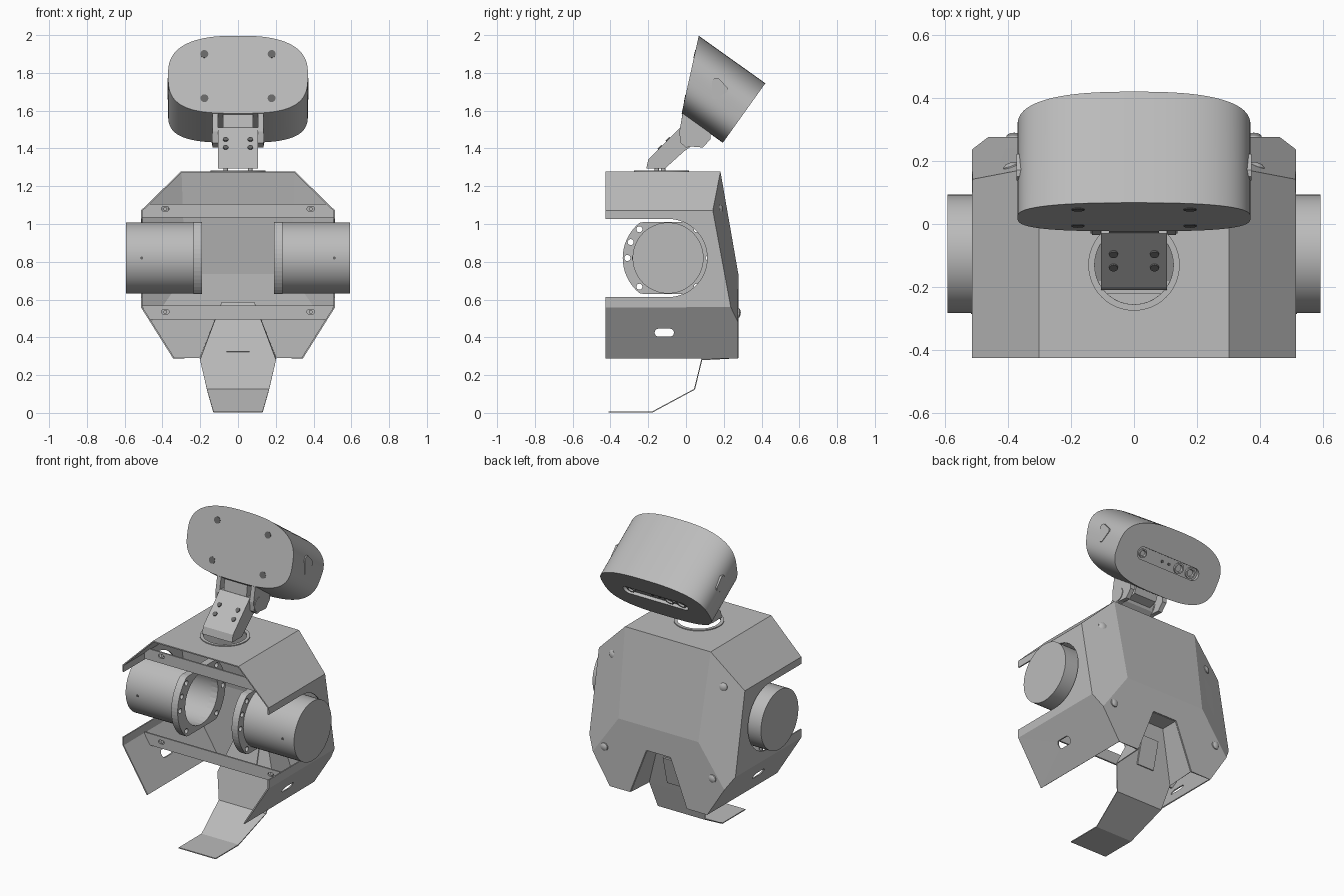
import bpy, bmesh, math
from mathutils import Vector

if "Cube" in bpy.data.objects:
    bpy.data.objects.remove(bpy.data.objects["Cube"])


def material(name, value):
    m = bpy.data.materials.new(name)
    m.use_nodes = True
    m.diffuse_color = (value, value, value, 1)
    m.node_tree.nodes["Principled BSDF"].inputs["Base Color"].default_value = m.diffuse_color
    return m


GREY = material("sheet metal grey", 0.5)
DARK = material("dark screw grey", 0.14)
X, Y, Z = Vector((1, 0, 0)), Vector((0, 1, 0)), Vector((0, 0, 1))


def finish(name, bm, mat=GREY, smooth=False):
    bmesh.ops.remove_doubles(bm, verts=bm.verts, dist=0.0002)
    bmesh.ops.recalc_face_normals(bm, faces=bm.faces)
    mesh = bpy.data.meshes.new(name)
    bm.to_mesh(mesh)
    bm.free()
    ob = bpy.data.objects.new(name, mesh)
    bpy.context.scene.collection.objects.link(ob)
    mesh.materials.append(mat)
    if smooth:
        bpy.ops.object.select_all(action='DESELECT')
        ob.select_set(True)
        bpy.context.view_layer.objects.active = ob
        bpy.ops.object.shade_smooth_by_angle(angle=math.radians(35))
    return ob


def prism(name, loops, o, u, v, depth, mat=GREY, smooth=False):
    """Extrude flat outlines along u x v; depth may depend on the v coordinate."""
    bm = bmesh.new()
    o, n = Vector(o), u.cross(v)
    for pts in loops:
        a = [bm.verts.new(o + u * p + v * q) for p, q in pts]
        b = [bm.verts.new(o + u * p + v * q + n * (depth(q) if callable(depth) else depth))
             for p, q in pts]
        bm.faces.new(a)
        bm.faces.new(b)
        for i in range(len(a)):
            j = (i + 1) % len(a)
            bm.faces.new((a[i], a[j], b[j], b[i]))
    return finish(name, bm, mat, smooth)


def sheet(name, faces, thick=0.008):
    """Thin folded plate from corner lists."""
    bm = bmesh.new()
    for f in faces:
        bm.faces.new([bm.verts.new(p) for p in f])
    ob = finish(name, bm)
    mod = ob.modifiers.new("thickness", 'SOLIDIFY')
    mod.thickness, mod.offset = thick, 0
    return ob


def cut(ob, cutter):
    cutter.hide_render = True
    cutter.hide_viewport = True
    mod = ob.modifiers.new("cut", 'BOOLEAN')
    mod.object, mod.operation, mod.solver = cutter, 'DIFFERENCE', 'EXACT'


def circle(r, cx=0, cy=0, n=32):
    return [(cx + r * math.cos(math.tau * i / n), cy + r * math.sin(math.tau * i / n))
            for i in range(n)]


def stadium(half, r, cx=0, cy=0):
    return [(cx + math.copysign(half, math.cos(t)) + r * math.cos(t), cy + r * math.sin(t))
            for t in [math.tau * (i + 0.5) / 24 for i in range(24)]]


def lathe(name, profile, o, axis, n=48):
    """Revolve (radius, along) pairs about an axis."""
    u = axis.orthogonal().normalized()
    v = axis.cross(u)
    bm = bmesh.new()
    rings = [[bm.verts.new(Vector(o) + axis * h + u * p + v * q) for p, q in circle(r, n=n)]
             for r, h in profile]
    for a, b in zip(rings, rings[1:]):
        for i in range(n):
            j = (i + 1) % n
            bm.faces.new((a[i], a[j], b[j], b[i]))
    bmesh.ops.dissolve_degenerate(bm, edges=bm.edges, dist=0.0001)
    return finish(name, bm, smooth=True)


# Folded body shell, open at the front and below
FRONT, ARM_Y, ARM_Z = -0.425, -0.095, 0.82
arc = [(ARM_Y + 0.207 * math.sin(t), ARM_Z - 0.207 * math.cos(t))
       for t in [math.pi * i / 24 for i in range(25)]]
shell = [[(-.3, FRONT, 1.275), (.3, FRONT, 1.275), (.3, .18, 1.275), (-.3, .18, 1.275)],
         [(-.3, .18, 1.275), (.3, .18, 1.275), (.28, .273, .735), (-.28, .273, .735)]]
lower = [(.28, .735), (.46, .48), (.34, .29), (.2, .29), (.085, .585)]
shell.append([(x, .273, z) for x, z in lower] + [(-x, .273, z) for x, z in reversed(lower)])
for s in (-1, 1):
    shell.append([(s * .3, FRONT, 1.275), (s * .3, .18, 1.275),
                  (s * .51, .14, 1.07), (s * .51, FRONT, 1.07)])
    shell.append([(s * .3, .18, 1.275), (s * .51, .14, 1.07), (s * .51, .235, .56),
                  (s * .46, .273, .48), (s * .28, .273, .735)])
    shell.append([(s * .51, FRONT, .56), (s * .51, .235, .56), (s * .46, .273, .48),
                  (s * .34, .273, .29), (s * .34, FRONT, .29)])
    side = [(FRONT, 1.07), (.14, 1.07), (.235, .56), (FRONT, .56), (FRONT, ARM_Z - .207)]
    side += arc + [(FRONT, ARM_Z + .207)]
    shell.append([(s * .51, y, z) for y, z in side])
body = sheet("body_shell", shell)
cut(body, prism("neck_hole_cutter", [circle(.125, 0, -.13)], (0, 0, 1.2), X, Y, .2))
cut(body, prism("side_slot_cutter", [stadium(.03, .021, -.115, .425)], (-.7, 0, 0), Y, Z, 1.4))

# Bent tongue and the walls of the rear notch
tongue = [(.085, .157, .585), (.2, .083, .28), (.165, .045, .125), (.13, -.18, .004),
          (.13, -.41, .004)]
plates = []
for a, b in zip(tongue, tongue[1:]):
    plates.append([a, b, (-b[0], *b[1:]), (-a[0], *a[1:])])
for s in (-1, 1):
    plates.append([(s * .085, .157, .585), (s * .2, .083, .28),
                   (s * .2, .271, .29), (s * .085, .271, .585)])
plates.append([(-.085, .157, .585), (.085, .157, .585), (.085, .271, .585), (-.085, .271, .585)])
sheet("tongue_and_notch", plates, 0.006)
slope = Vector((0, .236, .972))
prism("tongue_cover", [[(-.06, 0), (.06, 0), (.06, .18), (-.06, .18)]],
      (0, .105, .32), X, slope, .02)

# Cross rails inside the opening
for name, rail in (("upper_rail", [(.505, 1.035), (.505, 1.07), (.47, 1.105)]),
                   ("lower_rail", [(.465, .495), (.505, .56), (.505, .568)])):
    pts = rail + [(-x, z) for x, z in reversed(rail)]
    ob = prism(name, [pts], (0, -.21, 0), X, Z, .01)
    zc = 1.08 if name == "upper_rail" else .535
    cut(ob, prism(name + "_slot_cutter", [stadium(.008, .012, x, zc) for x in (-.385, .385)],
                  (0, -.19, 0), X, Z, .06))
    for x in (-.385, .385):
        prism(name + "_screw", [circle(.01, x, zc, 12)], (0, -.2, 0), X, Z, .012)

# Arm drums with clipped bolt flanges
flange = [(y, max(-.19, min(.19, z))) for y, z in circle(.24, n=64)]
bolts = [circle(.016, .215 * math.cos(t), .215 * math.sin(t), 16)
         for t in [math.radians(k) for k in (0, 45, 135, 157, 180, 225, 315)]]
flange_cutter = prism("flange_cutter", [circle(.165)] + bolts, (-.4, ARM_Y, ARM_Z), Y, Z, .8)
for s, label in ((-1, "right"), (1, "left")):
    lathe(label + "_arm_drum", [(.165, .19), (.188, .19), (.188, .592), (0, .592), (0, .575),
                                (.165, .575), (.165, .19)], (0, ARM_Y, ARM_Z), X * s)
    ob = prism(label + "_arm_flange", [flange], (s * .2125 - .0225, ARM_Y, ARM_Z), Y, Z, .045)
    cut(ob, flange_cutter)
    prism(label + "_drum_screw", [circle(.008, s * .51, ARM_Z, 12)], (0, -.275, 0), X, Z, .01, DARK)
    # Round bolt heads on the back
    for x, y, z, d in ((.39, .18, 1.08, (.35, 1, .16)), (.38, .275, .53, (0, 1, 0))):
        axis = Vector((d[0] * s, d[1], d[2])).normalized()
        lathe(label + "_back_bolt", [(.026, -.005), (.024, .007), (.014, .013), (0, .015)],
              (s * x, y, z), axis, 20)

# Neck ring and bracket
lathe("neck_ring", [(.125, 0), (.145, 0), (.145, .012), (.125, .012), (.125, 0)],
      (0, -.13, 1.272), Z)
prism("neck_posts", [circle(.012, x, y, 12) for x in (-.065, .065) for y in (-.155, -.12)],
      (0, 0, 1.275), X, Y, .03)
prism("neck_bracket", [[(-.21, 1.295), (-.11, 1.295), (-.01, 1.385), (.04, 1.42), (.06, 1.46),
                        (.03, 1.5), (-.03, 1.51), (-.2, 1.34)]], (-.105, 0, 0), Y, Z, .21)
tilt = Vector((0, .707, .707))
prism("bracket_screws", [circle(.014, x, q, 16) for x in (-.065, .065) for q in (.09, .15)],
      (0, -.2, 1.34), X, tilt, .006, DARK)

# Head hinge
prism("hinge_block", [[(-.02, 1.58), (-.03, 1.5), (.03, 1.43), (.1, 1.45), (.12, 1.5)]],
      (-.08, 0, 0), Y, Z, .16)
for x in (-.12, .12):
    prism("hinge_ear", [[(-.015, 1.6), (-.035, 1.49), (-.03, 1.43), (.0, 1.405), (.03, 1.41),
                         (.09, 1.405), (.13, 1.45), (.13, 1.5)]], (x - .014, 0, 0), Y, Z, .028)
    prism("hinge_pin", [circle(.045, .015, 1.46)], (x - .018, 0, 0), Y, Z, .036)

# Head: rounded drum with an oblique front face
v = Vector((0, .581, .814))
n = X.cross(v)
back = Vector((0, .195, 1.43))
outline = []
for i in range(96):
    t = math.tau * i / 96
    c, q = math.cos(t), math.sin(t)
    e = 2 / 2.6 if q > 0 else 2 / 3.1
    outline.append((math.copysign(.37 * abs(c) ** e, c),
                    .1935 + math.copysign(.1935 * abs(q) ** e, q)))
head = prism("head", [outline], back, X, v, lambda q: .268 + .426 * q, smooth=True)
cut(head, prism("sensor_slot_cutter", [stadium(.19, .037, 0, .19)], back - n * .02, X, v, .04))
for x, r in ((-.175, .032), (-.09, .032), (.18, .026)):
    lathe("sensor_lens", [(0, -.006), (r * .6, -.006), (r * .7, .004), (r, .004), (r, -.02)],
          back + X * x + v * .19 + n * .012, -n, 24)
prism("sensor_dots", [circle(.009, x, .19, 12) for x in (-.02, .03)],
      back + n * .014, X, v, .01, DARK)

# Head front screws and side badges
face = Vector((0, .214, .977))
prism("head_screws", [circle(.021, x, q, 20) for x in (-.178, .178) for q in (.077, .317)],
      (0, -.02, 1.59), X, face, .004, DARK)
for s in (-1, 1):
    prism("side_badge", [[(.138, 1.755), (.15, 1.772), (.172, 1.773), (.222, 1.718), (.22, 1.7),
                          (.155, 1.66), (.138, 1.668)]], (s * .365 - .008, 0, 0), Y, Z, .016)
